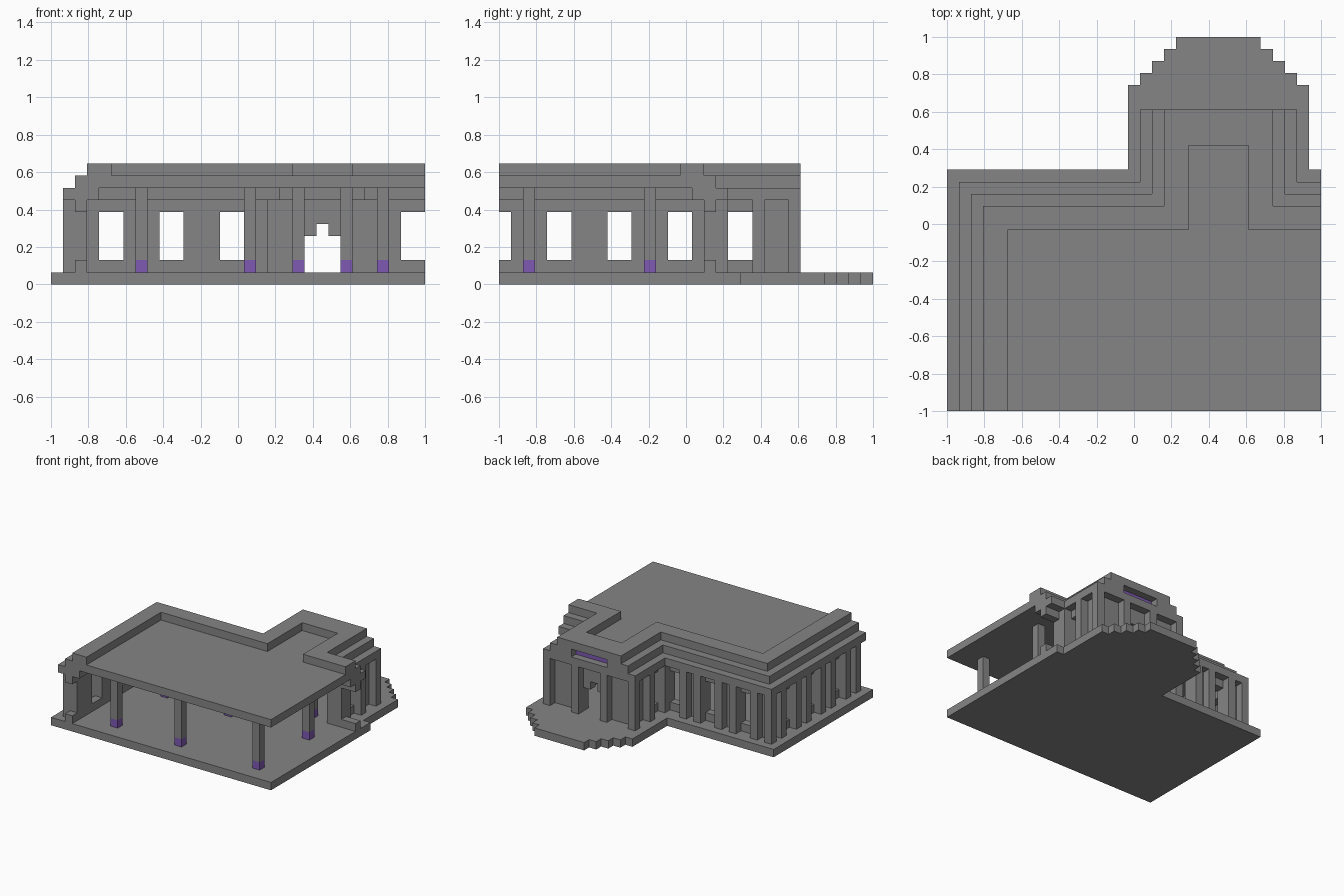
import bpy
import bmesh

if "Cube" in bpy.data.objects:
    bpy.data.objects.remove(bpy.data.objects["Cube"], do_unlink=True)

UNIT = 2 / 31          # one block of the building grid
EDGE = 31              # open cut sides lie on this grid line


def make_material(name, color):
    mat = bpy.data.materials.new(name)
    mat.use_nodes = True
    mat.diffuse_color = color
    mat.node_tree.nodes["Principled BSDF"].inputs["Base Color"].default_value = color
    return mat


STONE = make_material("grey stone", (0.235, 0.235, 0.235, 1))
PURPLE = make_material("purple block", (0.21, 0.1, 0.45, 1))


def finish(name, bm, mat):
    bmesh.ops.recalc_face_normals(bm, faces=bm.faces)
    mesh = bpy.data.meshes.new(name)
    bm.to_mesh(mesh)
    bm.free()
    mesh.materials.append(mat)
    obj = bpy.data.objects.new(name, mesh)
    bpy.context.collection.objects.link(obj)
    return obj


def add_prism(bm, outline, bottom, top):
    """Raise a flat outline, given in grid blocks, from bottom to top."""
    verts = [bm.verts.new((x * UNIT - 1, y * UNIT - 1, bottom * UNIT)) for x, y in outline]
    face = bm.faces.new(verts)
    raised = bmesh.ops.extrude_face_region(bm, geom=[face])["geom"]
    moved = [g for g in raised if isinstance(g, bmesh.types.BMVert)]
    bmesh.ops.translate(bm, verts=moved, vec=(0, 0, (top - bottom) * UNIT))


def add_box(bm, x0, x1, y0, y1, z0, z1):
    add_prism(bm, [(x0, y0), (x1, y0), (x1, y1), (x0, y1)], z0, z1)


def prism(name, outline, bottom, top):
    bm = bmesh.new()
    add_prism(bm, outline, bottom, top)
    return finish(name, bm, STONE)


def boxes(name, mat, items):
    bm = bmesh.new()
    for item in items:
        add_box(bm, *item)
    return finish(name, bm, mat)


def back_edge(left, back, p_left, p_right, p_back):
    """Stepped line round the left, back and porch sides."""
    return [(left, 0), (left, back), (p_left, back), (p_left, p_back),
            (p_right, p_back), (p_right, back), (EDGE, back)]


# Floor with the rounded, stepped porch terrace
floor = [(0, 0), (0, 20), (15, 20), (15, 27)]
right_steps = []
for i in range(1, 5):
    floor += [(15 + i, 26 + i), (15 + i, 27 + i)]
    right_steps += [(30 - i, 26 + i), (30 - i, 27 + i)]
floor += right_steps[::-1] + [(30, 27), (30, 20), (EDGE, 20), (EDGE, 0)]
prism("floor", floor, 0, 1)

# Cornice ring under the roof
prism("cornice", back_edge(1, 19, 16, 29, 25) + back_edge(4, 16, 19, 26, 22)[::-1], 7, 8)

# Roof slab with a slot cut in the porch face
roof = back_edge(2, 18, 17, 28, 25)
roof[4:4] = [(20, 25), (20, 24), (25, 24), (25, 25)]
prism("roof_slab", roof + [(EDGE, 0)], 8, 9)
boxes("slot_panel", PURPLE, [(20, 25, 24, 24.08, 8, 9)])

# Parapet ring
prism("parapet", back_edge(3, 17, 18, 27, 25) + back_edge(5, 15, 20, 25, 22)[::-1], 9, 10)


def wall(name, along_x, line, start, end, windows):
    """One-block wall with a sill, a lintel and piers between the windows."""
    spans = [(start, end, 1, 2), (start, end, 6, 7)]
    at = start
    for w0, w1 in windows:
        if w0 > at:
            spans.append((at, w0, 2, 6))
        at = w1
    if at < end:
        spans.append((at, end, 2, 6))
    if along_x:
        items = [(a, b, line, line + 1, z0, z1) for a, b, z0, z1 in spans]
    else:
        items = [(line, line + 1, a, b, z0, z1) for a, b, z0, z1 in spans]
    boxes(name, STONE, items)


bays = [(4, 6), (9, 11), (14, 16)]
wall("side_wall", False, 2, 0, 17, [(0, 1)] + bays)
wall("back_wall", True, 17, 2, 18, bays)
wall("back_wall_short", True, 17, 27, EDGE, [(29, 31)])
for name, x in (("porch_wall_right", 17), ("porch_wall_left", 27)):
    wall(name, False, x, 18, 23, [(19, 21)])

# Porch end wall with a stepped doorway
boxes("door_wall", STONE, [
    (17, 21, 23, 24, 1, 7), (24, 28, 23, 24, 1, 7), (21, 24, 23, 24, 5, 7),
    (21, 22, 23, 24, 4, 5), (23, 24, 23, 24, 4, 5)])

# Outer pillars beside the windows and round the porch
spots = [(1, y) for y in (1, 3, 6, 8, 11, 13, 16, 18)]
spots += [(x, 18) for x in (3, 6, 8, 11, 13, 16, 28)]
spots += [(16, 21), (28, 21)] + [(x, 24) for x in (16, 20, 24, 28)]
boxes("outer_pillars", STONE, [(x, x + 1, y, y + 1, 1, 7) for x, y in spots])

# Inner columns on purple bases
columns = [(x, y) for x in (7, 16, 27) for y in (2, 12)] + [(20, 17), (24, 17)]
boxes("column_bases", PURPLE, [(x, x + 1, y, y + 1, 1, 2) for x, y in columns])
boxes("column_shafts", STONE, [(x, x + 1, y, y + 1, 2, 8) for x, y in columns])
